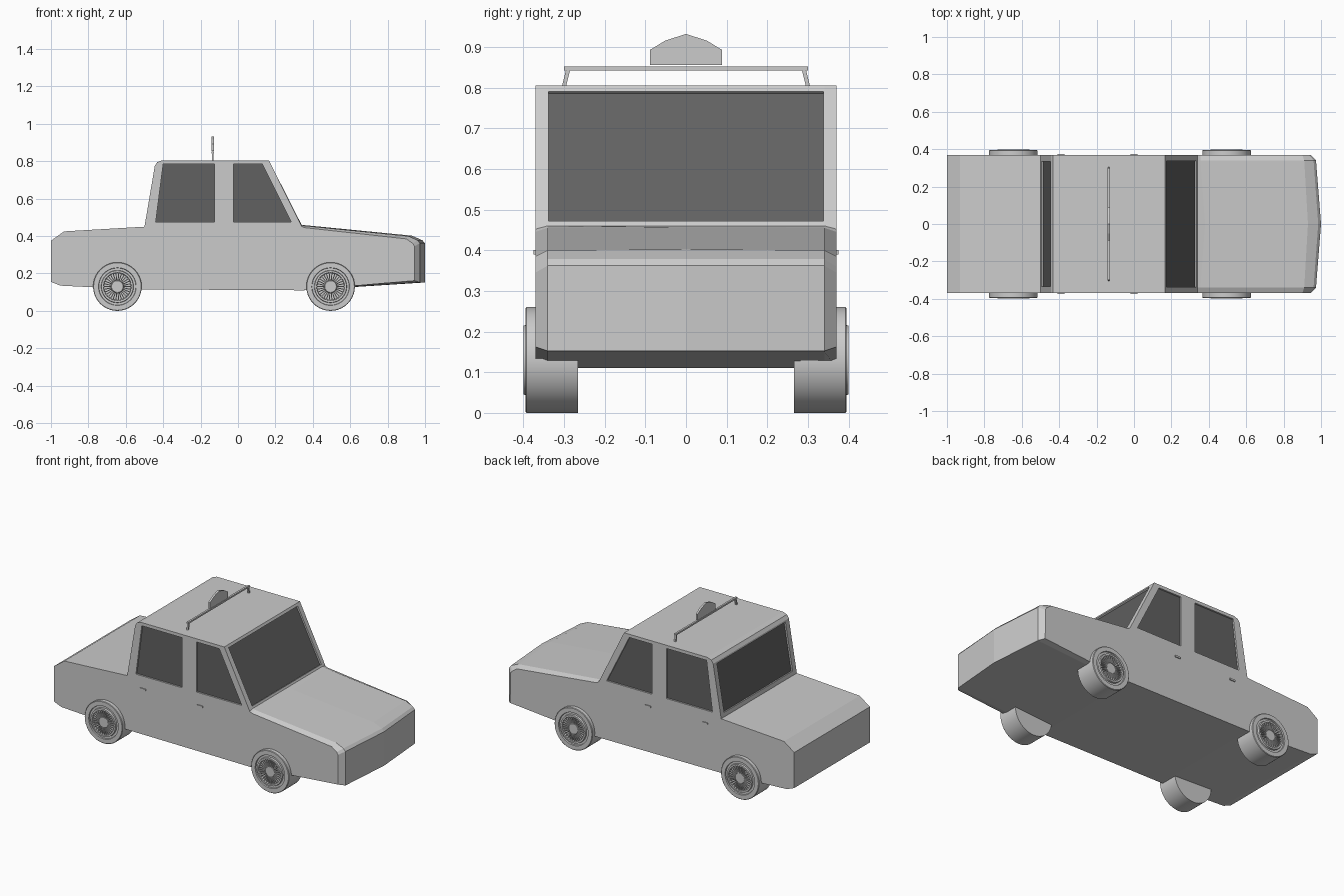
import bpy, bmesh, math
from mathutils import Vector, Matrix

if "Cube" in bpy.data.objects:
    bpy.data.objects.remove(bpy.data.objects["Cube"])

glass = bpy.data.materials.new("dark_glass")
glass.diffuse_color = (0.12, 0.12, 0.12, 1)
glass.use_nodes = True
glass.node_tree.nodes["Principled BSDF"].inputs["Base Color"].default_value = glass.diffuse_color


def finish(name, bm, mat=None, smooth=False):
    bmesh.ops.recalc_face_normals(bm, faces=bm.faces)
    me = bpy.data.meshes.new(name)
    bm.to_mesh(me)
    bm.free()
    ob = bpy.data.objects.new(name, me)
    bpy.context.collection.objects.link(ob)
    if mat:
        me.materials.append(mat)
    if smooth:
        bpy.ops.object.select_all(action='DESELECT')
        ob.select_set(True)
        bpy.context.view_layer.objects.active = ob
        bpy.ops.object.shade_smooth_by_angle(angle=math.radians(30))
    return ob


def loft(bm, rings):
    """Closed rings of 3D points joined in order, with both ends capped."""
    vs = [[bm.verts.new(p) for p in r] for r in rings]
    n = len(vs[0])
    for a, b in zip(vs, vs[1:]):
        for i in range(n):
            j = (i + 1) % n
            bm.faces.new((a[i], a[j], b[j], b[i]))
    bm.faces.new(vs[0])
    bm.faces.new(vs[-1])


def box(bm, centre, size, rot=None):
    m = Matrix.Translation(centre) @ (rot or Matrix()) @ Matrix.Diagonal((*size, 1))
    bmesh.ops.create_cube(bm, size=1, matrix=m)


# Body: side profiles lofted across the width, with a pointed nose
rear = [(-.95, .135), (-1, .155), (-1, .375), (-.93, .425), (-.5, .45),
        (-.445, .775), (-.432, .795), (-.405, .805), (.165, .805)]
floor = [(.35, .11), (-.5, .115), (-.75, .125)]
noses = {
    .37: [(.34, .452), (.355, .445), (.90, .385), (.935, .36), (.945, .162)],
    .34: [(.34, .46), (.355, .455), (.91, .40), (.96, .378), (.973, .362), (.973, .152)],
    0: [(.34, .46), (.38, .456), (.93, .402), (.985, .378), (1, .362), (1, .152)],
}
noses[.37].insert(4, (.943, .345))
rings = []
for y in (-.37, -.34, 0, .34, .37):
    rings.append([(x, y, z) for x, z in rear + noses[abs(y)] + floor])
bm = bmesh.new()
loft(bm, rings)
body = finish("car_body", bm)

# Windows: recesses cut into the body, each with a glass panel
DEPTH = .012
side_windows = [
    ("rear_side_window", [(-.44, .475), (-.125, .475), (-.125, .785), (-.40, .785)]),
    ("front_side_window", [(-.025, .475), (.285, .475), (.13, .785), (-.025, .785)]),
]
windows = []
for s, side in ((-1, "right"), (1, "left")):
    for name, pts in side_windows:
        windows.append((f"{side}_{name}", [(x, s * .37, z) for x, z in pts], Vector((0, s, 0))))


def cross_window(name, low, high, half, a, b, sign):
    """Window across the car, on the plane through the profile points a and b."""
    def at(z):
        return a[0] + (b[0] - a[0]) * (z - a[1]) / (b[1] - a[1])
    pts = [(at(low), -half, low), (at(low), half, low), (at(high), half, high), (at(high), -half, high)]
    nrm = Vector((b[1] - a[1], 0, -(b[0] - a[0]))).normalized() * sign
    windows.append((name, pts, nrm))


cross_window("windscreen", .472, .79, .338, (.34, .46), (.165, .805), 1)
cross_window("rear_window", .475, .765, .335, (-.5, .45), (-.445, .775), -1)

cut = bmesh.new()
for name, pts, nrm in windows:
    pts = [Vector(p) for p in pts]
    loft(cut, [[p + nrm * .02 for p in pts], [p - nrm * DEPTH for p in pts]])
    pane = bmesh.new()
    loft(pane, [[p - nrm * (DEPTH - .002) for p in pts], [p - nrm * (DEPTH + .004) for p in pts]])
    finish(name, pane, glass)
cutter = finish("window_cutter", cut)
cutter.hide_render = True
cutter.hide_set(True)
mod = body.modifiers.new("window_recesses", 'BOOLEAN')
mod.operation = 'DIFFERENCE'
mod.solver = 'EXACT'
mod.object = cutter

# Wheels: lathed tyre and rim, with thin radial fins around the hub
tyre = [(.13, .265), (.13, .392), (.127, .395), (.101, .395), (.099, .388), (.087, .388),
        (.085, .399), (.075, .399), (.072, .386), (.035, .386), (.031, .395)]
SEG = 40
for x, end in ((-.645, "rear"), (.495, "front")):
    for s, side in ((-1, "right"), (1, "left")):
        bm = bmesh.new()
        loft(bm, [[(x + r * math.cos(2 * math.pi * i / SEG), s * y, .13 + r * math.sin(2 * math.pi * i / SEG))
                   for i in range(SEG)] for r, y in tyre])
        finish(f"{end}_{side}_wheel", bm, smooth=True)
        bm = bmesh.new()
        for i in range(30):
            rot = Matrix.Rotation(2 * math.pi * i / 30, 4, 'Y')
            box(bm, Vector((x, s * .391, .13)) + rot @ Vector((.054, 0, 0)), (.042, .012, .005), rot)
        finish(f"{end}_{side}_wheel_fins", bm)

# Door handles
for x, end in ((-.39, "rear"), (0, "front")):
    for s, side in ((-1, "right"), (1, "left")):
        bm = bmesh.new()
        box(bm, (x, s * .371, .395), (.038, .009, .011))
        finish(f"{end}_{side}_door_handle", bm)

# Roof bar on two slanted feet
RX = -.135
bm = bmesh.new()
box(bm, (RX, 0, .847), (.012, .6, .01))
for s in (-1, 1):
    loft(bm, [[(RX + dx, s * (y + dy), z) for dx, dy in ((-.005, -.005), (.005, -.005), (.005, .005), (-.005, .005))]
              for y, z in ((.300, .803), (.290, .843))] if s > 0 else
         [[(RX + dx, -(y + dy), z) for dx, dy in ((-.005, -.005), (.005, -.005), (.005, .005), (-.005, .005))]
          for y, z in ((.300, .803), (.290, .843))])
finish("roof_bar", bm)

# Peaked roof sign
sign = [(-.088, .855), (.088, .855), (.088, .893), (.052, .915), (0, .932), (-.052, .915), (-.088, .893)]
bm = bmesh.new()
loft(bm, [[(RX + dx, y, z) for y, z in sign] for dx in (-.006, .006)])
finish("roof_sign", bm)
